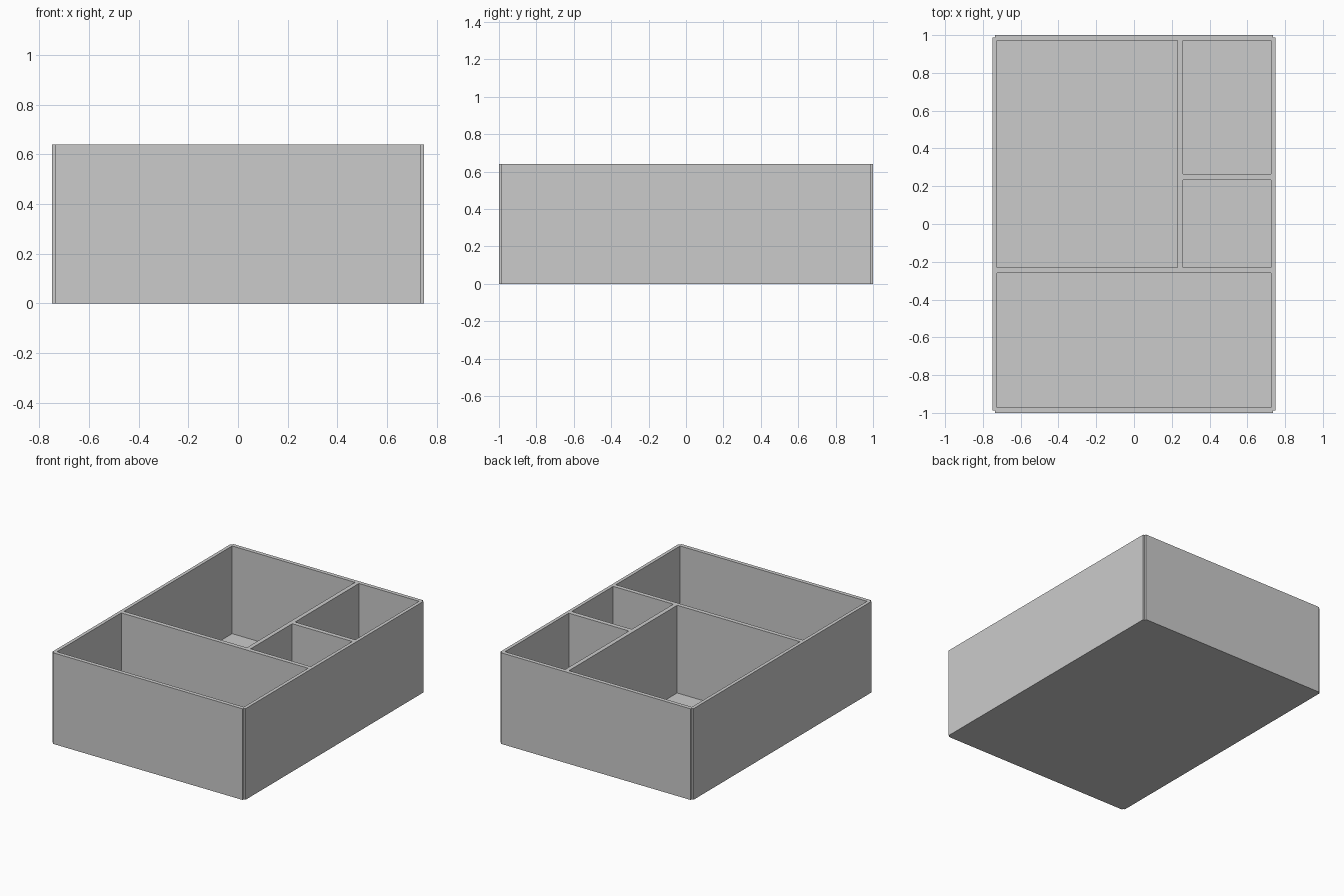
import bpy, bmesh

if "Cube" in bpy.data.objects:
    bpy.data.objects.remove(bpy.data.objects["Cube"])

HX, HY, H = 0.75, 1.0, 0.64   # half width, half depth, height
NOTCH, FLOOR = 0.013, 0.024   # corner notch, floor thickness


def prism(name, outline, z0, z1):
    """Extrude a flat outline from z0 to z1."""
    bm = bmesh.new()
    face = bm.faces.new([bm.verts.new((x, y, z0)) for x, y in outline])
    top = bmesh.ops.extrude_face_region(bm, geom=[face])["geom"]
    verts = [v for v in top if isinstance(v, bmesh.types.BMVert)]
    bmesh.ops.translate(bm, verts=verts, vec=(0, 0, z1 - z0))
    bmesh.ops.recalc_face_normals(bm, faces=bm.faces)
    mesh = bpy.data.meshes.new(name)
    bm.to_mesh(mesh)
    bm.free()
    obj = bpy.data.objects.new(name, mesh)
    bpy.context.collection.objects.link(obj)
    return obj


# Tray body with a small square notch at each vertical corner
ix, iy = HX - NOTCH, HY - NOTCH
quarter = [(HX, iy), (ix, iy), (ix, HY)]
outline = (quarter + [(-x, y) for x, y in reversed(quarter)]
           + [(-x, -y) for x, y in quarter]
           + [(x, -y) for x, y in reversed(quarter)])
tray = prism("divided_tray", outline, 0, H)

# Compartments: x0, x1, y0, y1
compartments = {
    "large": (-0.726, 0.229, -0.229, 0.972),
    "back_right": (0.259, 0.726, 0.264, 0.972),
    "small_right": (0.259, 0.726, -0.229, 0.232),
    "front": (-0.726, 0.726, -0.972, -0.259),
}
for name, (x0, x1, y0, y1) in compartments.items():
    cutter = prism(name + "_compartment_cutter",
                   [(x0, y0), (x1, y0), (x1, y1), (x0, y1)], FLOOR, H + 0.2)
    cutter.hide_render = True
    cutter.hide_viewport = False
    cutter.display_type = 'WIRE'
    mod = tray.modifiers.new(name, 'BOOLEAN')
    mod.operation = 'DIFFERENCE'
    mod.solver = 'EXACT'
    mod.object = cutter
    bpy.context.view_layer.objects.active = tray
    bpy.ops.object.modifier_apply(modifier=mod.name)
    bpy.data.objects.remove(cutter)
